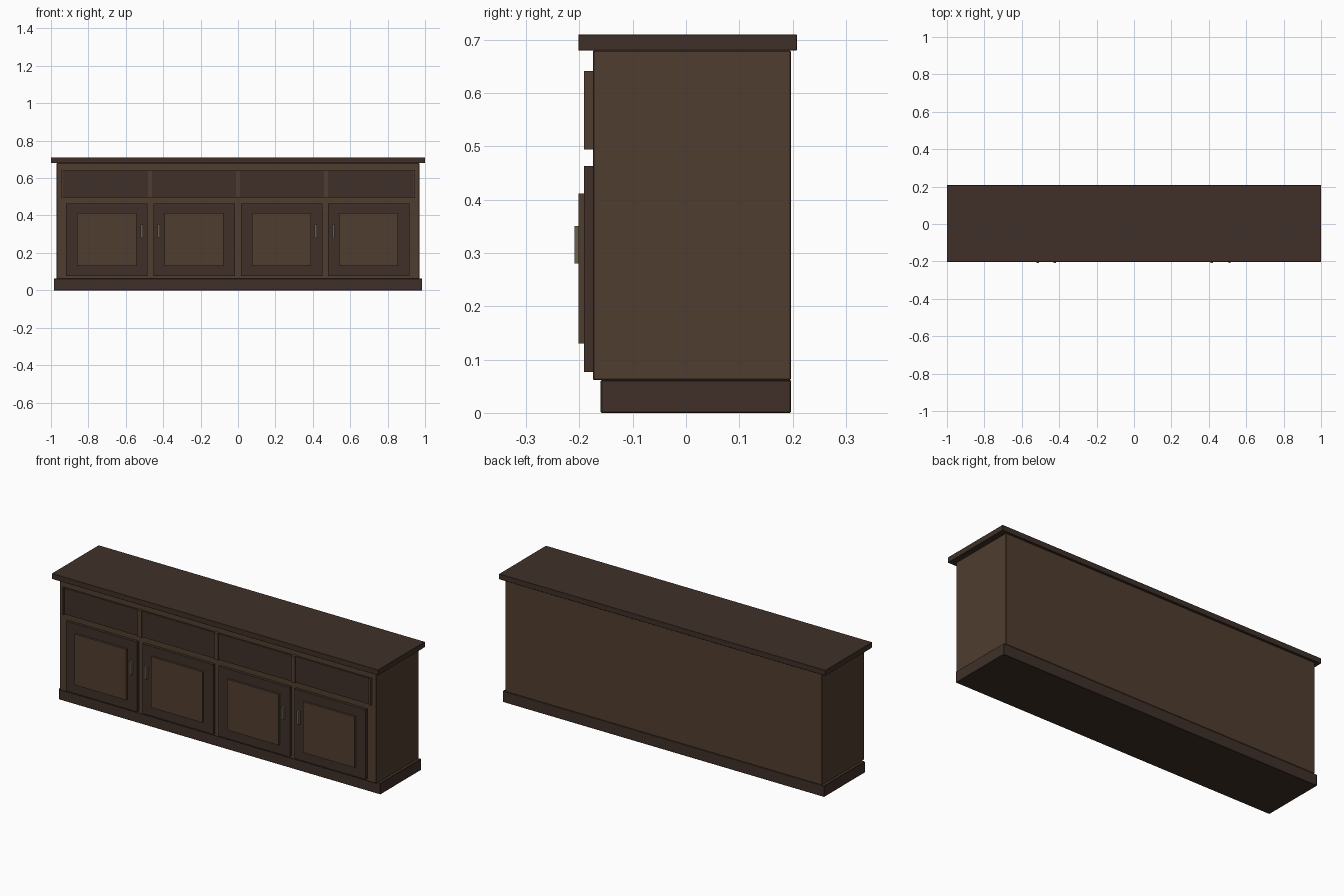
import bpy

if "Cube" in bpy.data.objects:
    bpy.data.objects.remove(bpy.data.objects["Cube"])


def material(name, rgb):
    m = bpy.data.materials.new(name)
    m.diffuse_color = (*rgb, 1)
    m.use_nodes = True
    m.node_tree.nodes["Principled BSDF"].inputs["Base Color"].default_value = m.diffuse_color
    return m


BODY = material("brown_wood", (0.080, 0.047, 0.029))
DARK = material("dark_wood", (0.050, 0.030, 0.022))
METAL = material("aged_brass", (0.15, 0.12, 0.075))


def box(name, x, y, z, mat, bevel=0.0):
    """Box from (min, max) ranges on each axis."""
    bpy.ops.mesh.primitive_cube_add(size=1, location=[sum(r) / 2 for r in (x, y, z)])
    ob = bpy.context.object
    ob.name = name
    ob.scale = [r[1] - r[0] for r in (x, y, z)]
    bpy.ops.object.transform_apply(location=False, rotation=False, scale=True)
    ob.data.materials.append(mat)
    if bevel:
        b = ob.modifiers.new("edge", "BEVEL")
        b.width = bevel
        b.segments = 1
    return ob


# Carcass, plinth and top
box("plinth", (-0.985, 0.985), (-0.16, 0.197), (0, 0.062), DARK, 0.002)
box("carcass", (-0.97, 0.97), (-0.175, 0.197), (0.062, 0.68), BODY, 0.002)
box("top_board", (-1, 1), (-0.202, 0.208), (0.68, 0.71), DARK, 0.001)

# Drawer row: upright dividers with drawer fronts between them
posts = [(-0.945, -0.935), (-0.482, -0.459), (-0.011, 0.011), (0.459, 0.482), (0.935, 0.945)]
for i, p in enumerate(posts):
    box(f"drawer_divider_{i + 1}", p, (-0.191, -0.17), (0.494, 0.642), BODY)
for i in range(4):
    box(f"drawer_front_{i + 1}", (posts[i][1], posts[i + 1][0]),
        (-0.185, -0.17), (0.496, 0.640), DARK)

# Doors with raised centre panels and upright handles
for i, (cx, hx) in enumerate([(-0.702, -0.515), (-0.235, -0.424),
                              (0.233, 0.416), (0.698, 0.511)]):
    box(f"door_{i + 1}", (cx - 0.218, cx + 0.218), (-0.191, -0.17), (0.077, 0.463), DARK)
    box(f"door_panel_{i + 1}", (cx - 0.158, cx + 0.158), (-0.202, -0.18), (0.13, 0.412), BODY)
    box(f"handle_{i + 1}", (hx - 0.006, hx + 0.006), (-0.209, -0.185), (0.28, 0.351), METAL)
